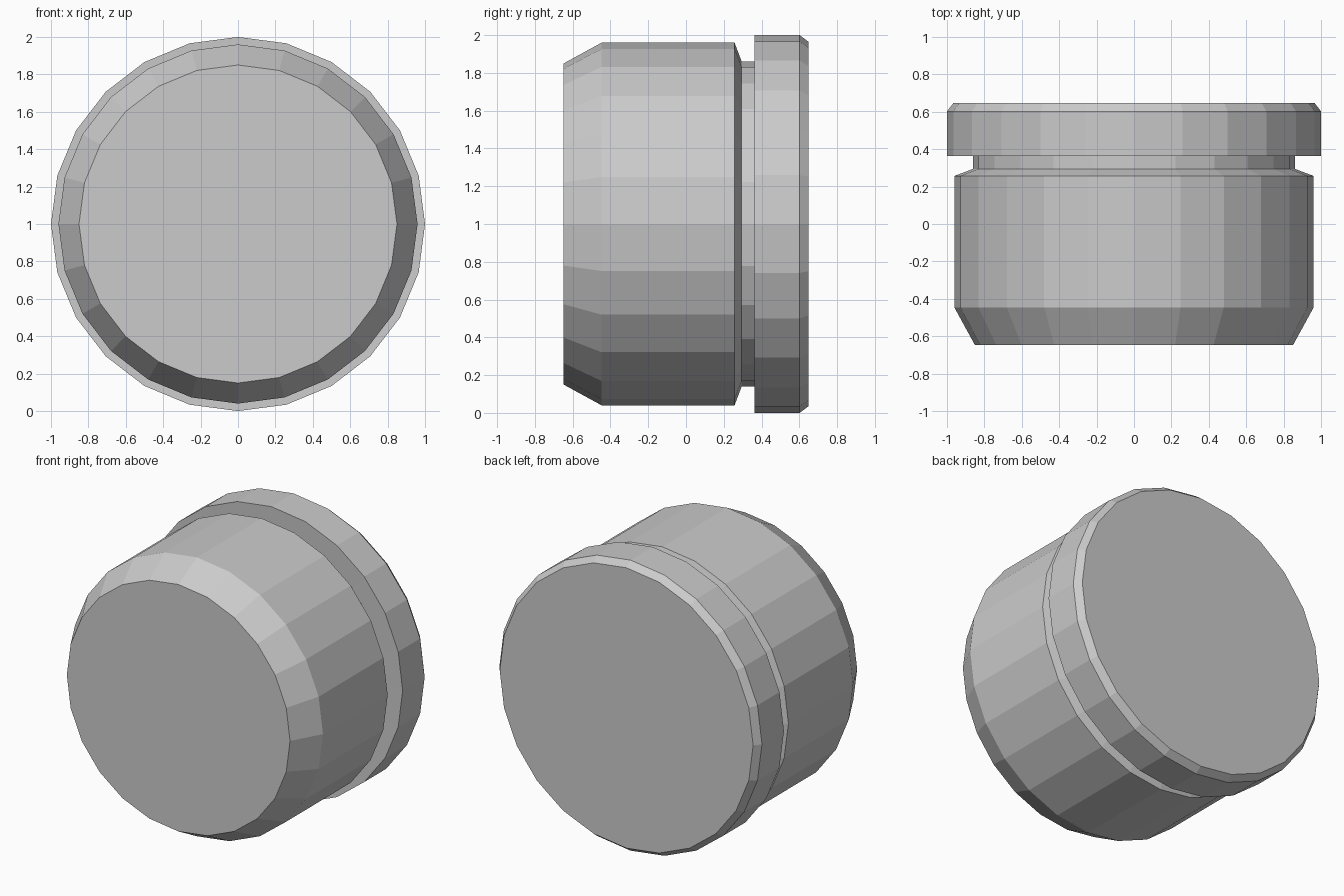
import bpy, bmesh, math

if "Cube" in bpy.data.objects:
    bpy.data.objects.remove(bpy.data.objects["Cube"])

SIDES = 24
# Profile: (y, radius) from the front face to the back face
PROFILE = [(-0.648, 0.85), (-0.447, 0.96), (0.257, 0.96), (0.295, 0.86),
           (0.367, 0.86), (0.363, 1.0), (0.602, 1.0), (0.648, 0.965)]


def lathe(name, profile, sides, centre_z):
    """Closed solid of revolution about a line parallel to y."""
    bm = bmesh.new()
    rings = []
    for y, r in profile:
        rings.append([bm.verts.new((r * math.sin(2 * math.pi * i / sides), y,
                                    centre_z + r * math.cos(2 * math.pi * i / sides)))
                      for i in range(sides)])
    for a, b in zip(rings, rings[1:]):
        for i in range(sides):
            j = (i + 1) % sides
            bm.faces.new((a[i], a[j], b[j], b[i]))
    # flat end caps
    bm.faces.new(rings[0])
    bm.faces.new(rings[-1])
    bmesh.ops.recalc_face_normals(bm, faces=bm.faces)
    mesh = bpy.data.meshes.new(name)
    bm.to_mesh(mesh)
    bm.free()
    obj = bpy.data.objects.new(name, mesh)
    bpy.context.collection.objects.link(obj)
    return obj


# Bevelled plug body, groove and rear flange in one turned piece
lathe("grooved_plug", PROFILE, SIDES, 1.0)
